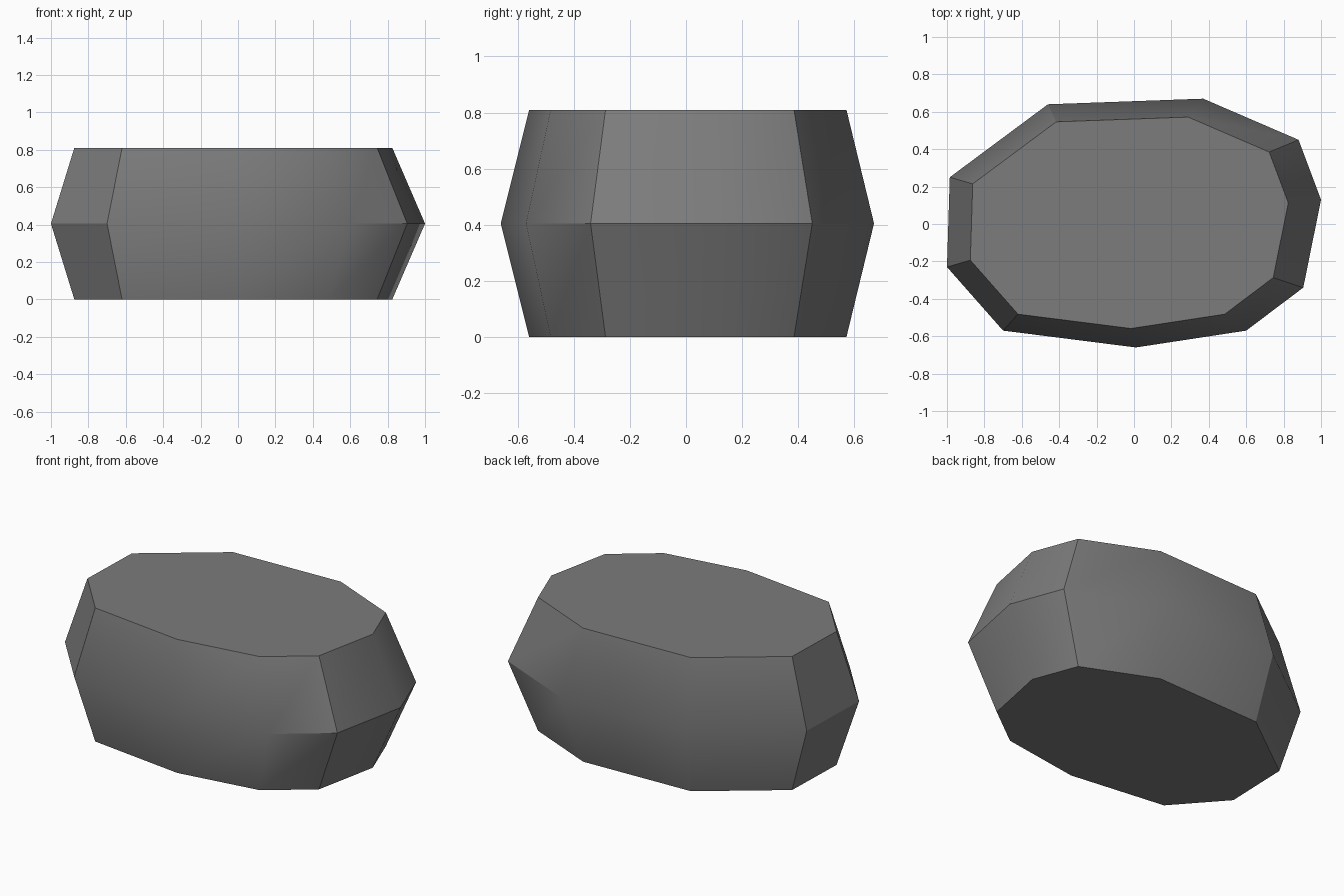
import bpy, bmesh, math
from mathutils import Vector

cube = bpy.data.objects.get("Cube")
if cube:
    bpy.data.objects.remove(cube, do_unlink=True)

# Stone colour
GREY = (0.2, 0.2, 0.2, 1)
stone = bpy.data.materials.new("stone_grey")
stone.use_nodes = True
stone.diffuse_color = GREY
bsdf = stone.node_tree.nodes["Principled BSDF"]
bsdf.inputs["Base Color"].default_value = GREY
bsdf.inputs["Roughness"].default_value = 0.9

# Widest outline, counter-clockwise
OUTLINE = [(1.0, 0.13), (0.88, 0.45), (0.37, 0.67), (-0.46, 0.64), (-0.985, 0.25),
           (-1.0, -0.23), (-0.70, -0.57), (0.01, -0.66), (0.60, -0.57), (0.905, -0.34)]
PIVOT = Vector((-0.167, 0.015))
HEIGHT = 0.81
TAPER = 0.85

# Stone block: narrow base, wide waist, narrow top
bm = bmesh.new()
rings = []
for level, scale in ((0, TAPER), (0.5, 1), (1, TAPER)):
    ring = []
    for point in OUTLINE:
        p = PIVOT + (Vector(point) - PIVOT) * scale
        ring.append(bm.verts.new((p.x, p.y, level * HEIGHT)))
    rings.append(ring)
count = len(OUTLINE)
for low, high in zip(rings, rings[1:]):
    for i in range(count):
        j = (i + 1) % count
        bm.faces.new((low[i], low[j], high[j], high[i]))
bm.faces.new(rings[-1])
bm.faces.new(reversed(rings[0]))
bmesh.ops.recalc_face_normals(bm, faces=bm.faces)

mesh = bpy.data.meshes.new("stone_block")
bm.to_mesh(mesh)
bm.free()
mesh.materials.append(stone)
block = bpy.data.objects.new("stone_block", mesh)
bpy.context.collection.objects.link(block)

# Soft shading across shallow edges, crisp on steep ones
bpy.ops.object.select_all(action="DESELECT")
block.select_set(True)
bpy.context.view_layer.objects.active = block
bpy.ops.object.shade_smooth_by_angle(angle=math.radians(31))
